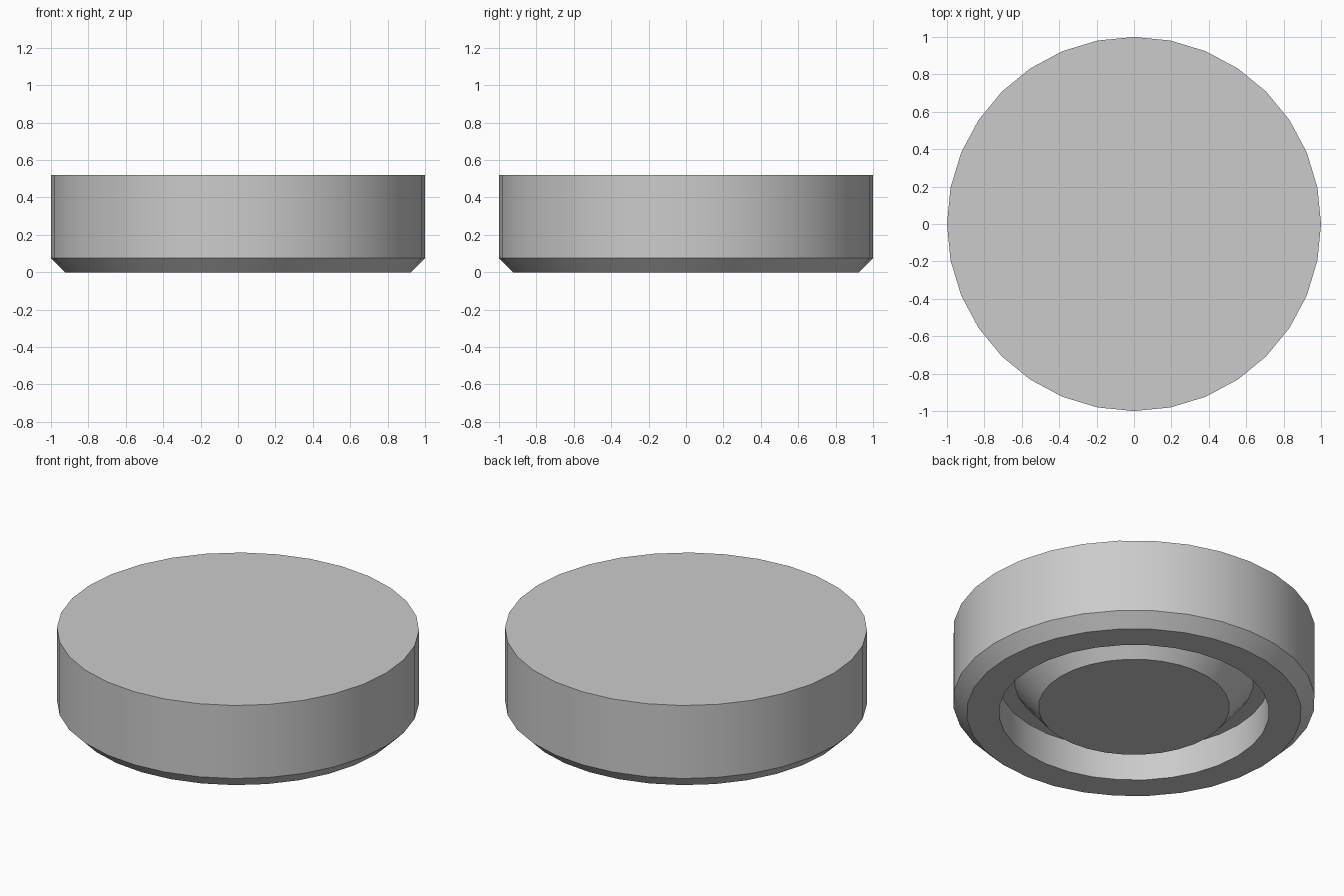
import bpy, bmesh, math

if "Cube" in bpy.data.objects:
    bpy.data.objects.remove(bpy.data.objects["Cube"])

SIDES = 32


def lathe(name, profile):
    """Spin a (radius, z) profile around z; both ends are capped flat."""
    bm = bmesh.new()
    rings = []
    for r, z in profile:
        rings.append([bm.verts.new((r * math.cos(2 * math.pi * i / SIDES),
                                    r * math.sin(2 * math.pi * i / SIDES), z))
                      for i in range(SIDES)])
    for a, b in zip(rings, rings[1:]):
        for i in range(SIDES):
            j = (i + 1) % SIDES
            bm.faces.new((a[i], a[j], b[j], b[i]))
    bm.faces.new(rings[0])
    bm.faces.new(rings[-1])
    bmesh.ops.recalc_face_normals(bm, faces=bm.faces[:])
    mesh = bpy.data.meshes.new(name)
    bm.to_mesh(mesh)
    bm.free()
    obj = bpy.data.objects.new(name, mesh)
    bpy.context.collection.objects.link(obj)
    bpy.ops.object.select_all(action='DESELECT')
    obj.select_set(True)
    bpy.context.view_layer.objects.active = obj
    bpy.ops.object.shade_smooth_by_angle(angle=math.radians(30))
    return obj


# Flat-topped disc, chamfered lower rim, ring groove and tapered centre boss
lathe("round_cap", [
    (1.0, 0.52), (1.0, 0.075), (0.925, 0.0),     # outer wall and chamfer
    (0.747, 0.0), (0.747, 0.195),                # rim and groove wall
    (0.66, 0.195), (0.528, 0.035),               # groove floor and boss
])
